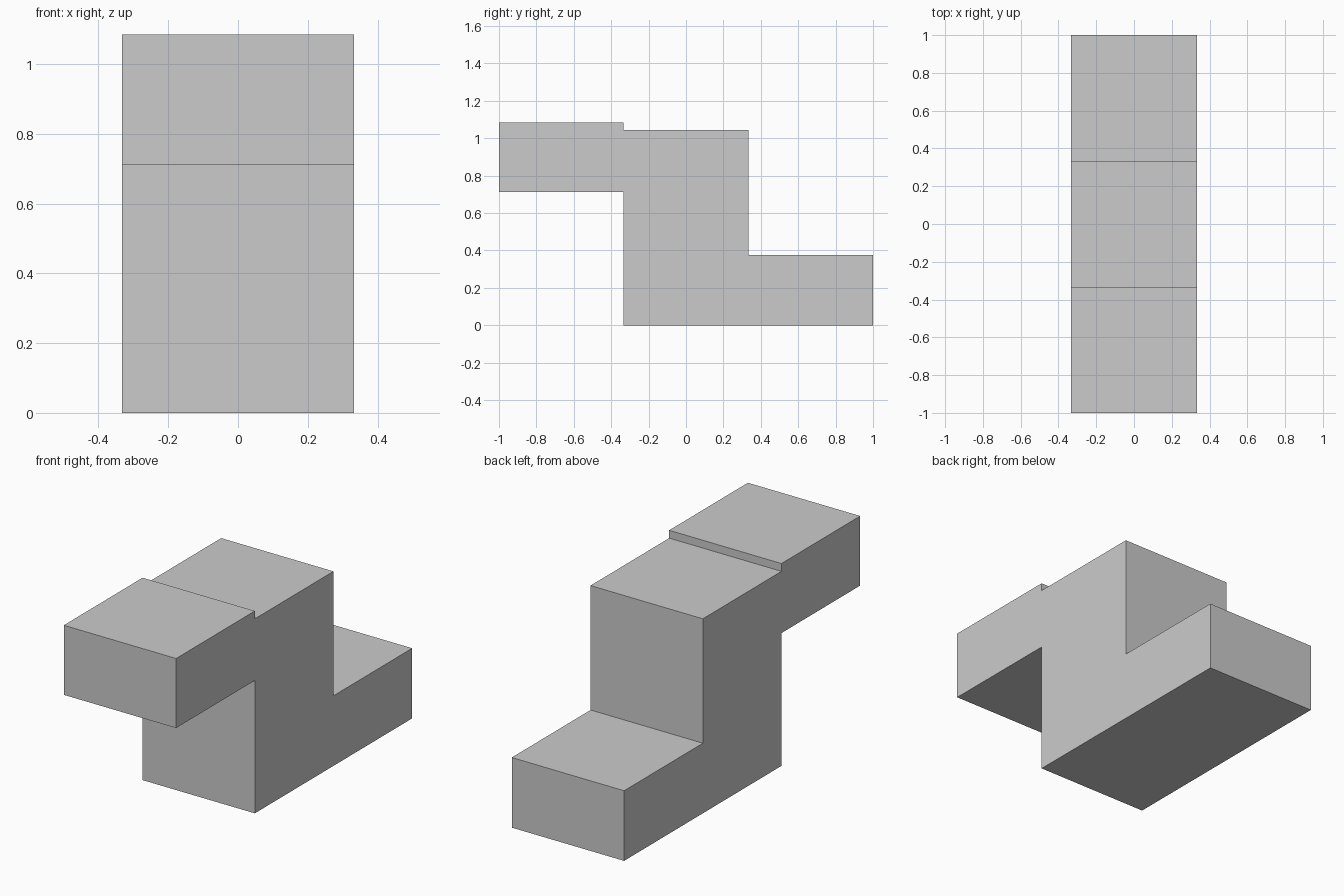
import bpy
import bmesh

if "Cube" in bpy.data.objects:
    bpy.data.objects.remove(bpy.data.objects["Cube"])

HALF_WIDTH = 0.333

# Side outline (y, z): upper front ledge, central block, lower back step
profile = [
    (-1, 0.712), (-0.333, 0.712), (-0.333, 0), (1, 0), (1, 0.376),
    (0.333, 0.376), (0.333, 1.043), (-0.333, 1.043), (-0.333, 1.085), (-1, 1.085),
]

# Extrude the outline across the width
bm = bmesh.new()
side = bm.faces.new([bm.verts.new((-HALF_WIDTH, y, z)) for y, z in profile])
result = bmesh.ops.extrude_face_region(bm, geom=[side], use_keep_orig=True)
moved = [g for g in result["geom"] if isinstance(g, bmesh.types.BMVert)]
bmesh.ops.translate(bm, verts=moved, vec=(2 * HALF_WIDTH, 0, 0))
bmesh.ops.recalc_face_normals(bm, faces=bm.faces)

mesh = bpy.data.meshes.new("stepped_block")
bm.to_mesh(mesh)
bm.free()
bpy.context.collection.objects.link(bpy.data.objects.new("stepped_block", mesh))
